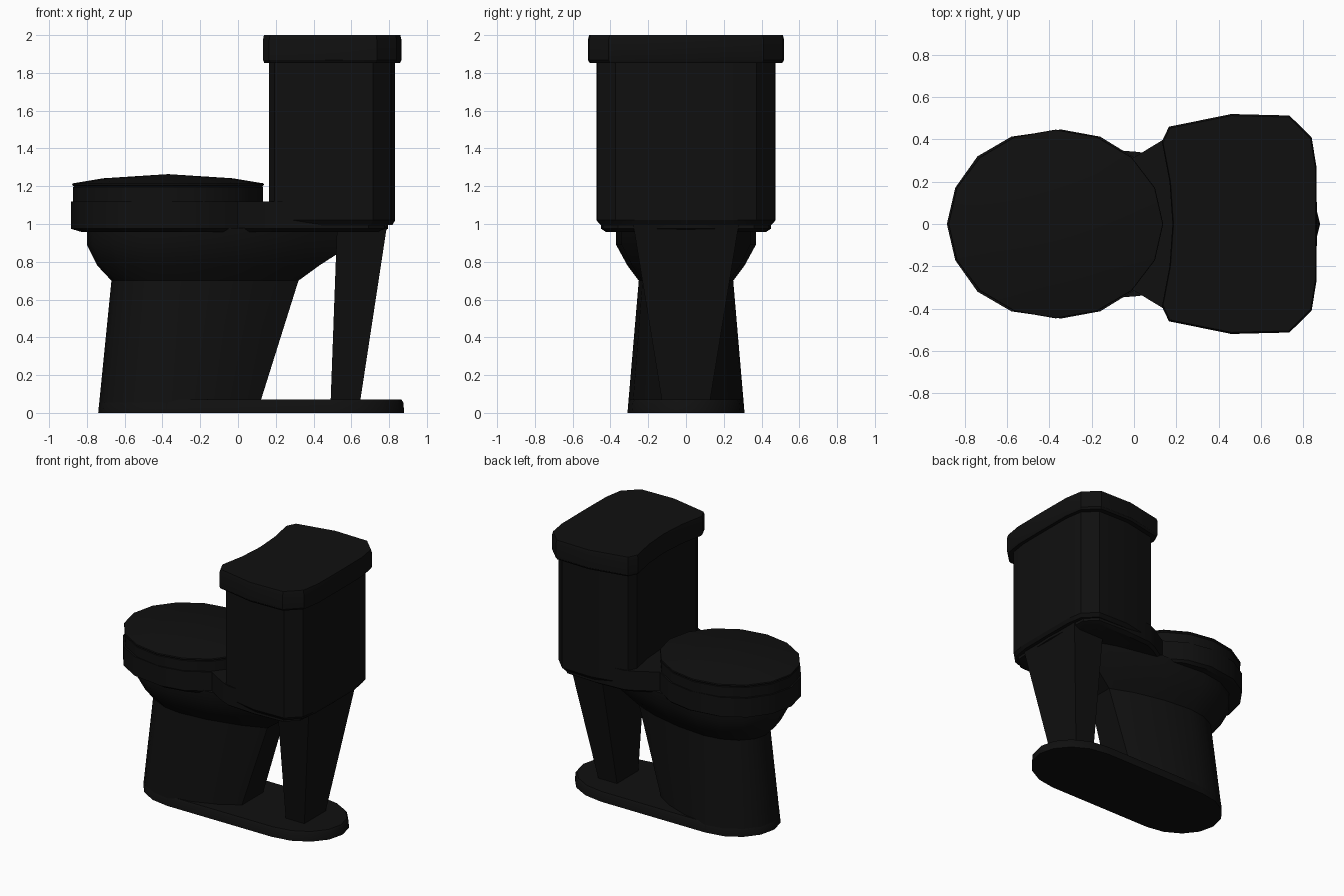
import bpy, bmesh, math

if "Cube" in bpy.data.objects:
    bpy.data.objects.remove(bpy.data.objects["Cube"])

black = bpy.data.materials.new("black_ceramic")
black.diffuse_color = (0.005, 0.005, 0.005, 1)
black.use_nodes = True
black.node_tree.nodes["Principled BSDF"].inputs["Base Color"].default_value = black.diffuse_color


def mirror(half):
    """Close a half outline (y >= 0) across the x axis."""
    return half + [(x, -y) for x, y in reversed(half) if y > 0]


def scaled(outline, s, cx):
    return [(cx + (x - cx) * s, y * s) for x, y in outline]


def loft(name, rings, angle=30):
    """Skin a stack of (z, outline) rings; a one-point outline closes to a tip."""
    bm = bmesh.new()
    loops = [[bm.verts.new((x, y, z)) for x, y in o] for z, o in rings]
    for a, b in zip(loops, loops[1:]):
        n = len(a)
        for i in range(n):
            j = (i + 1) % n
            bm.faces.new((a[i], a[j], b[0]) if len(b) == 1 else (a[i], a[j], b[j], b[i]))
    bm.faces.new(loops[0])
    if len(loops[-1]) > 1:
        bm.faces.new(loops[-1])
    bmesh.ops.recalc_face_normals(bm, faces=bm.faces)
    mesh = bpy.data.meshes.new(name)
    bm.to_mesh(mesh)
    bm.free()
    mesh.materials.append(black)
    ob = bpy.data.objects.new(name, mesh)
    bpy.context.collection.objects.link(ob)
    bpy.ops.object.select_all(action='DESELECT')
    ob.select_set(True)
    bpy.context.view_layer.objects.active = ob
    bpy.ops.object.shade_smooth_by_angle(angle=math.radians(angle))
    return ob


def arc(cx, rx, ry, a0, a1, n):
    pts = []
    for i in range(n + 1):
        a = math.radians(a0 + (a1 - a0) * i / n)
        pts.append((cx + rx * math.cos(a), max(0, round(ry * math.sin(a), 5))))
    return pts


def section(x0, x1, w, cx):
    """Bowl cross-section: round front, tapering to a flat back."""
    half = arc(cx, cx - x0, w, 180, 90, 4)
    half += [(cx + (x1 - cx) * u, w * v) for u, v in ((0.35, 0.92), (0.72, 0.7), (1, 0.42))]
    return mirror(half)


# Foot plate: long oval with slightly bevelled top edge
def foot(inset):
    half = arc(-0.38, 0.36 - inset, 0.31 - inset, 180, 90, 4)
    half += arc(0.5, 0.38 - inset, 0.31 - inset, 90, 0, 4)
    return mirror(half)


loft("foot_plate", [(0, foot(0)), (0.055, foot(0.005)), (0.07, foot(0.015))])

# Front pedestal flaring into the bowl
loft("pedestal_and_bowl", [
    (z, section(x0, x1, w, cx)) for z, x0, x1, w, cx in (
        (0.00, -0.74, 0.10, 0.31, -0.38),
        (0.70, -0.67, 0.32, 0.25, -0.32),
        (0.78, -0.745, 0.43, 0.31, -0.33),
        (0.89, -0.80, 0.60, 0.37, -0.34),
        (0.98, -0.80, 0.70, 0.37, -0.34))])

# Rear leg
loft("rear_leg", [
    (0.05, mirror([(0.49, 0.125), (0.645, 0.125)])),
    (1.00, mirror([(0.525, 0.28), (0.79, 0.28)]))])

# Rim with the narrow neck and the deck carrying the tank
rim = mirror([(-0.885, 0), (-0.845, 0.172), (-0.74, 0.32), (-0.58, 0.413), (-0.345, 0.447),
              (-0.16, 0.413), (0, 0.315), (0.14, 0.40), (0.22, 0.435), (0.46, 0.45),
              (0.69, 0.44), (0.775, 0.36), (0.795, 0)])
loft("rim_and_deck", [(0.957, scaled(rim, 0.94, 0.1)), (0.975, rim), (1.12, rim)])

# Seat ring and domed seat lid (16 sides)
oval = mirror(arc(-0.37, 0.503, 0.442, 180, 0, 8))
loft("seat", [(1.11, oval), (1.195, oval), (1.205, scaled(oval, 0.97, -0.37))])
loft("seat_lid", [(1.195, scaled(oval, 0.98, -0.37)), (1.207, scaled(oval, 1.01, -0.37)),
                  (1.215, scaled(oval, 1.005, -0.37)), (1.242, scaled(oval, 0.68, -0.37)),
                  (1.264, [(-0.37, 0)])])

# Tank and its overhanging lid, concave on the side towards the seat
lid = mirror([(0.182, 0), (0.168, 0.2), (0.132, 0.39), (0.165, 0.46), (0.46, 0.52),
              (0.735, 0.513), (0.84, 0.41), (0.863, 0.27), (0.865, 0)])
tank = scaled(lid, 0.912, 0.495)
loft("tank", [(0.995, scaled(tank, 0.955, 0.495)), (1.02, tank), (1.87, tank)])
loft("tank_lid", [(1.853, scaled(lid, 0.98, 0.495)), (1.868, lid), (1.975, lid),
                  (2.0, scaled(lid, 0.985, 0.495))])
